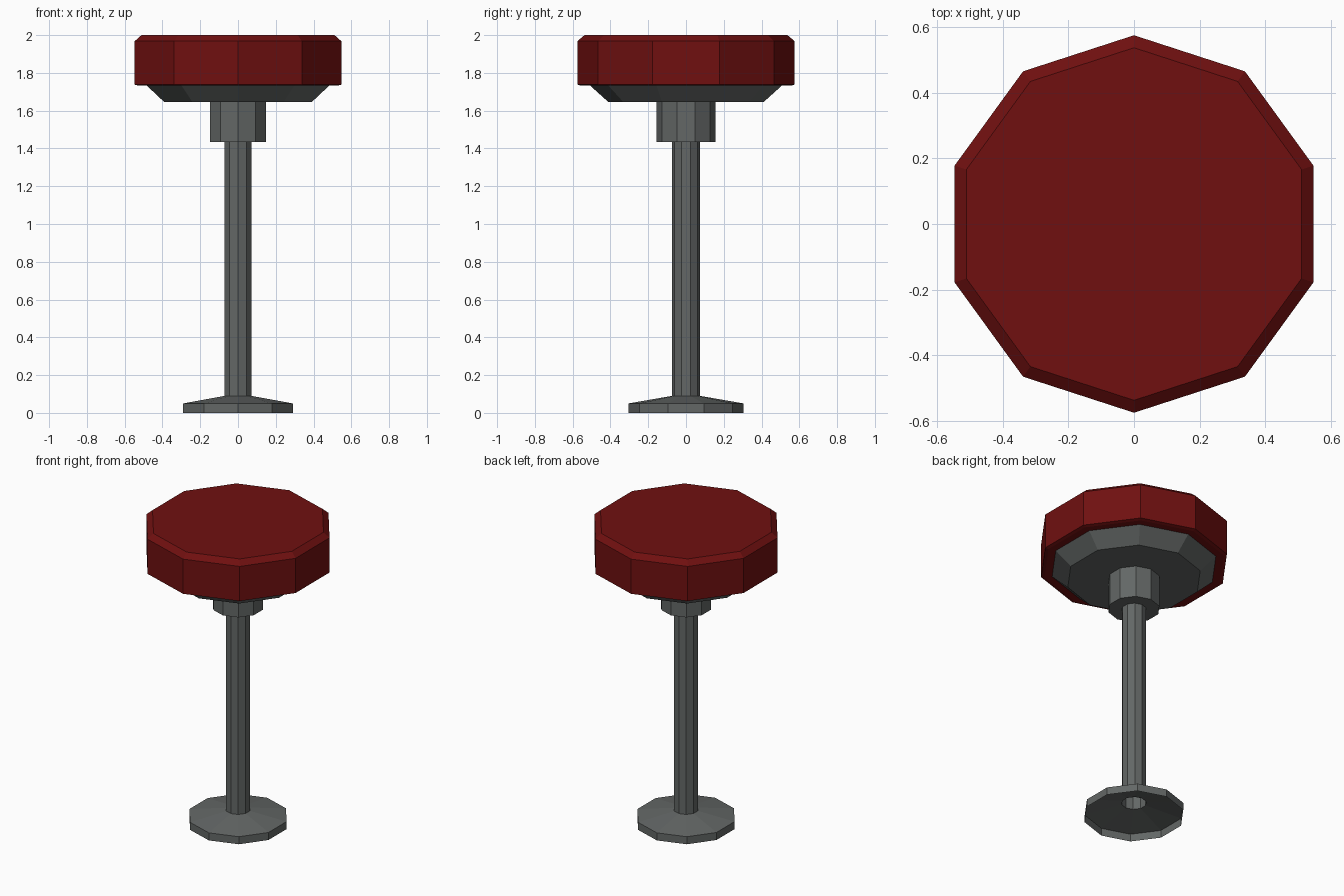
import bpy, bmesh, math

if "Cube" in bpy.data.objects:
    bpy.data.objects.remove(bpy.data.objects["Cube"])

SIDES = 10


def material(name, rgb):
    m = bpy.data.materials.new(name)
    m.diffuse_color = (*rgb, 1)
    m.use_nodes = True
    m.node_tree.nodes["Principled BSDF"].inputs["Base Color"].default_value = m.diffuse_color
    return m


def lathe(name, profile, mat, cap_top=False):
    """Revolve (radius, z) points, listed bottom to top, into a ten-sided shell."""
    bm = bmesh.new()
    rings = []
    for r, z in profile:
        rings.append([bm.verts.new((r * math.sin(2 * math.pi * i / SIDES),
                                    -r * math.cos(2 * math.pi * i / SIDES), z))
                      for i in range(SIDES)])
    for low, high in zip(rings, rings[1:]):
        for i in range(SIDES):
            j = (i + 1) % SIDES
            bm.faces.new((low[i], low[j], high[j], high[i]))
    if cap_top:
        bm.faces.new(rings[-1])
    me = bpy.data.meshes.new(name)
    bm.to_mesh(me)
    bm.free()
    me.materials.append(mat)
    ob = bpy.data.objects.new(name, me)
    bpy.context.collection.objects.link(ob)
    return ob


red = material("dark red vinyl", (0.16, 0.005, 0.005))
grey = material("grey metal", (0.125, 0.135, 0.132))

# Foot, open underneath, running into the hollow column
lathe("base", [(0.305, 0), (0.305, 0.05), (0.075, 0.09)], grey)
lathe("column", [(0.075, 0.09), (0.075, 1.435)], grey)
# Collar and flared dish under the seat
lathe("collar", [(0.075, 1.435), (0.157, 1.435), (0.157, 1.645)], grey)
lathe("seat_dish", [(0.157, 1.645), (0.41, 1.645), (0.507, 1.732)], grey)
# Cushion with bevelled top edge
lathe("seat", [(0.507, 1.732), (0.555, 1.732), (0.575, 1.738),
               (0.575, 1.968), (0.537, 2.0)], red, cap_top=True)
